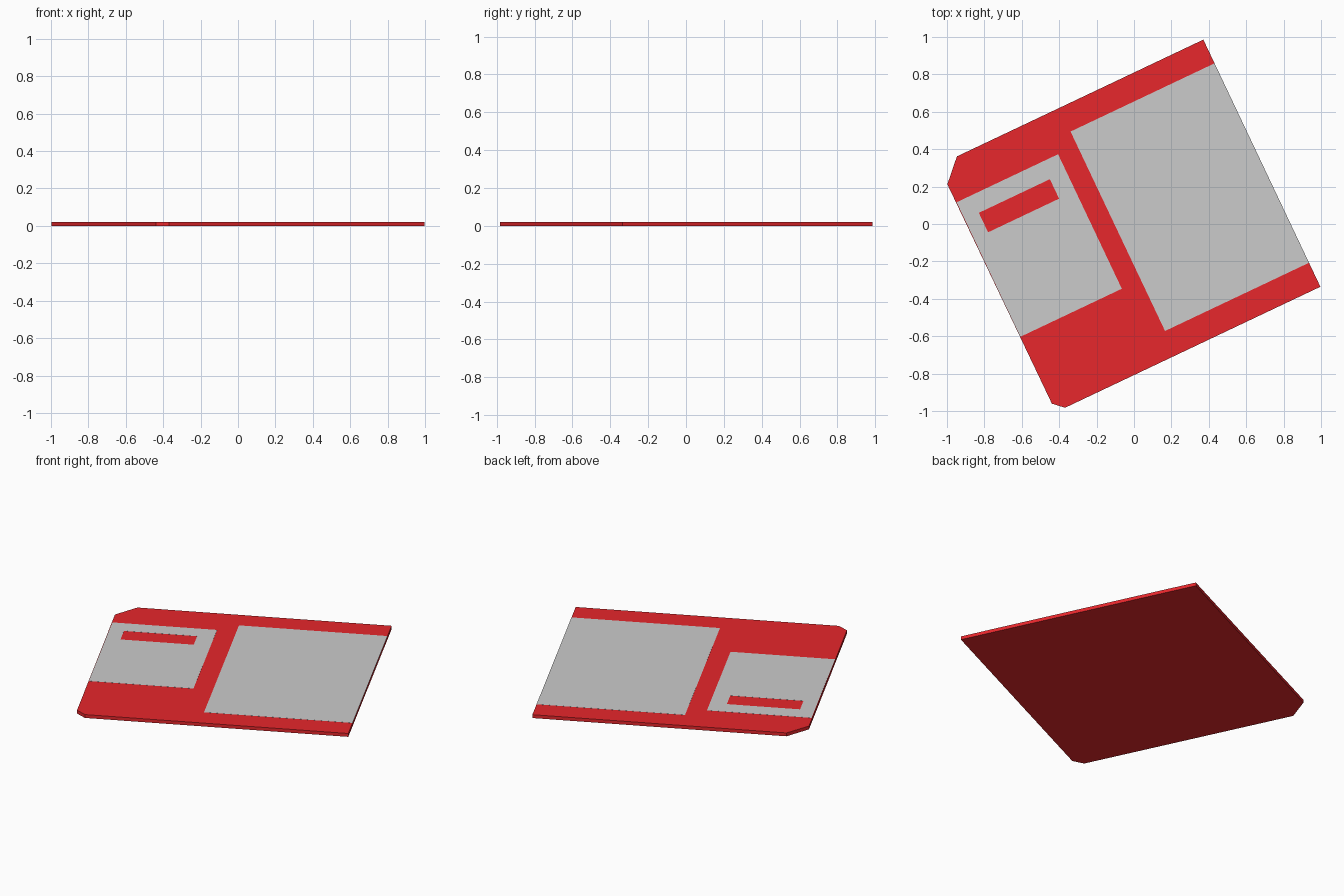
import bpy, bmesh, math
from mathutils import Matrix

if "Cube" in bpy.data.objects:
    bpy.data.objects.remove(bpy.data.objects["Cube"])

TILT = Matrix.Rotation(math.radians(25.35), 4, 'Z')
THICK = 0.021      # disk body thickness
SHEET = 0.0006     # label and shutter thickness


def material(name, rgb):
    m = bpy.data.materials.new(name)
    m.diffuse_color = (*rgb, 1)
    m.use_nodes = True
    m.node_tree.nodes["Principled BSDF"].inputs["Base Color"].default_value = m.diffuse_color
    return m


def rect(u0, u1, v0, v1):
    return [(u0, v0), (u1, v0), (u1, v1), (u0, v1)]


def plate(name, outline, z, height, mat=None, hole=None):
    """Extrude a flat outline upward; a hole needs as many points as the outline."""
    bm = bmesh.new()
    outer = [bm.verts.new((u, v, z)) for u, v in outline]
    if hole:
        inner = [bm.verts.new((u, v, z)) for u, v in hole]
        n = len(outer)
        for i in range(n):
            j = (i + 1) % n
            bm.faces.new((outer[i], outer[j], inner[j], inner[i]))
    else:
        bm.faces.new(outer)
    ext = bmesh.ops.extrude_face_region(bm, geom=bm.faces[:], use_keep_orig=True)
    top = [e for e in ext["geom"] if isinstance(e, bmesh.types.BMVert)]
    bmesh.ops.translate(bm, verts=top, vec=(0, 0, height))
    bmesh.ops.recalc_face_normals(bm, faces=bm.faces[:])
    bm.transform(TILT)
    mesh = bpy.data.meshes.new(name)
    bm.to_mesh(mesh)
    bm.free()
    obj = bpy.data.objects.new(name, mesh)
    bpy.context.collection.objects.link(obj)
    if mat:
        mesh.materials.append(mat)
    return obj


red = material("red_plastic", (0.8, 0.02, 0.025))
metal = material("shutter_grey", (0.62, 0.62, 0.62))

# Body with one large and one small clipped corner
plate("disk_body", [(0.757, 0.732), (-0.701, 0.732), (-0.811, 0.619),
                    (-0.808, -0.680), (-0.754, -0.730), (0.757, -0.730)],
      0, THICK, red)

# Paper label
plate("label", rect(-0.095, 0.757, -0.588, 0.592), THICK, SHEET)

# Sliding shutter with its window showing the body
plate("shutter", rect(-0.807, -0.207, -0.285, 0.511), THICK, SHEET, metal,
      hole=rect(-0.724, -0.304, 0.294, 0.409))
